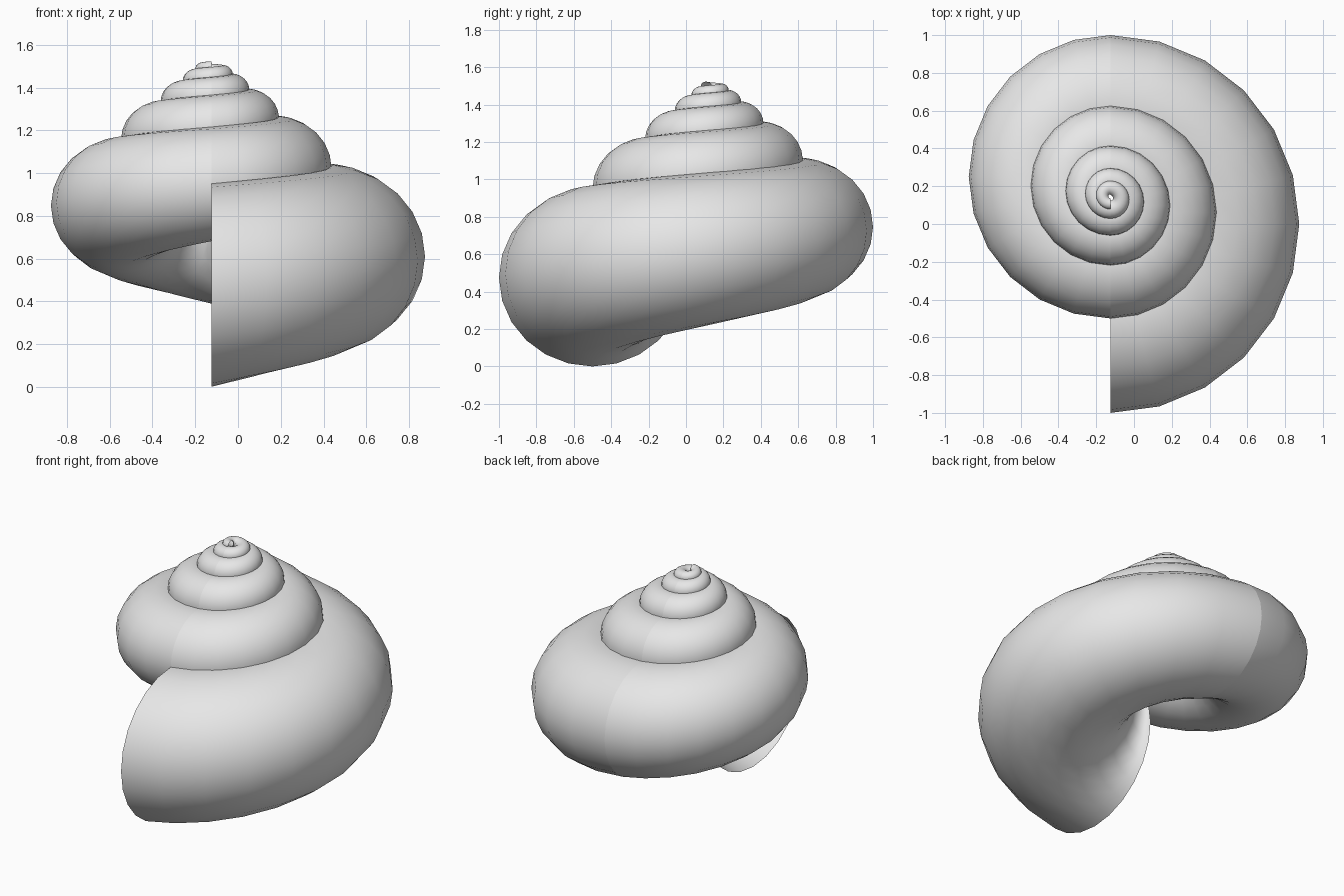
import bpy, bmesh, math

if "Cube" in bpy.data.objects:
    bpy.data.objects.remove(bpy.data.objects["Cube"], do_unlink=True)

AXIS_X = -0.125      # plane where the half whorls meet
SHRINK = 0.75        # size ratio between one half whorl and the next
HALVES = 10
STEPS = 12           # segments along each half whorl
SIDES = 24           # points around the tube
FLATTEN = 0.95       # tube height against its width
APEX = 1.557         # height the spiral converges to
DROP = APEX - 0.475  # from the apex to the centre of the mouth

shell_grey = bpy.data.materials.new("shell grey")
shell_grey.use_nodes = True
grey = (0.8, 0.8, 0.8, 1)
shell_grey.diffuse_color = grey
shell_grey.node_tree.nodes["Principled BSDF"].inputs["Base Color"].default_value = grey


def lerp(a, b, t):
    return a + (b - a) * t


def add_half_whorl(bm, index, centre_y):
    """Tapered half turn of tube, from its large end to its small end."""
    size = SHRINK ** index
    rings = []
    for i in range(STEPS + 1):
        t = i / STEPS
        turn = math.pi * (index + t - 0.5)
        tube = size * lerp(0.5, 0.5 * SHRINK, t)
        reach = size - tube              # the outer edge stays a true arc
        height = APEX - DROP * size * lerp(1, SHRINK, t)
        ring = []
        for j in range(SIDES):
            a = math.tau * j / SIDES
            r = reach + tube * math.cos(a)
            ring.append(bm.verts.new((AXIS_X + r * math.cos(turn),
                                      centre_y + r * math.sin(turn),
                                      height + tube * FLATTEN * math.sin(a))))
        rings.append(ring)
    for low, high in zip(rings, rings[1:]):
        for j in range(SIDES):
            k = (j + 1) % SIDES
            bm.faces.new((low[j], high[j], high[k], low[k])).smooth = True


# Spiral shell: half whorls on shrinking arcs, open at the mouth
bm = bmesh.new()
centre_y, side = 0.0, 1
for index in range(HALVES):
    add_half_whorl(bm, index, centre_y)
    centre_y += side * SHRINK ** index * (1 - SHRINK)
    side = -side

mesh = bpy.data.meshes.new("spiral_shell")
bm.to_mesh(mesh)
bm.free()
mesh.materials.append(shell_grey)
shell = bpy.data.objects.new("spiral_shell", mesh)
bpy.context.collection.objects.link(shell)
